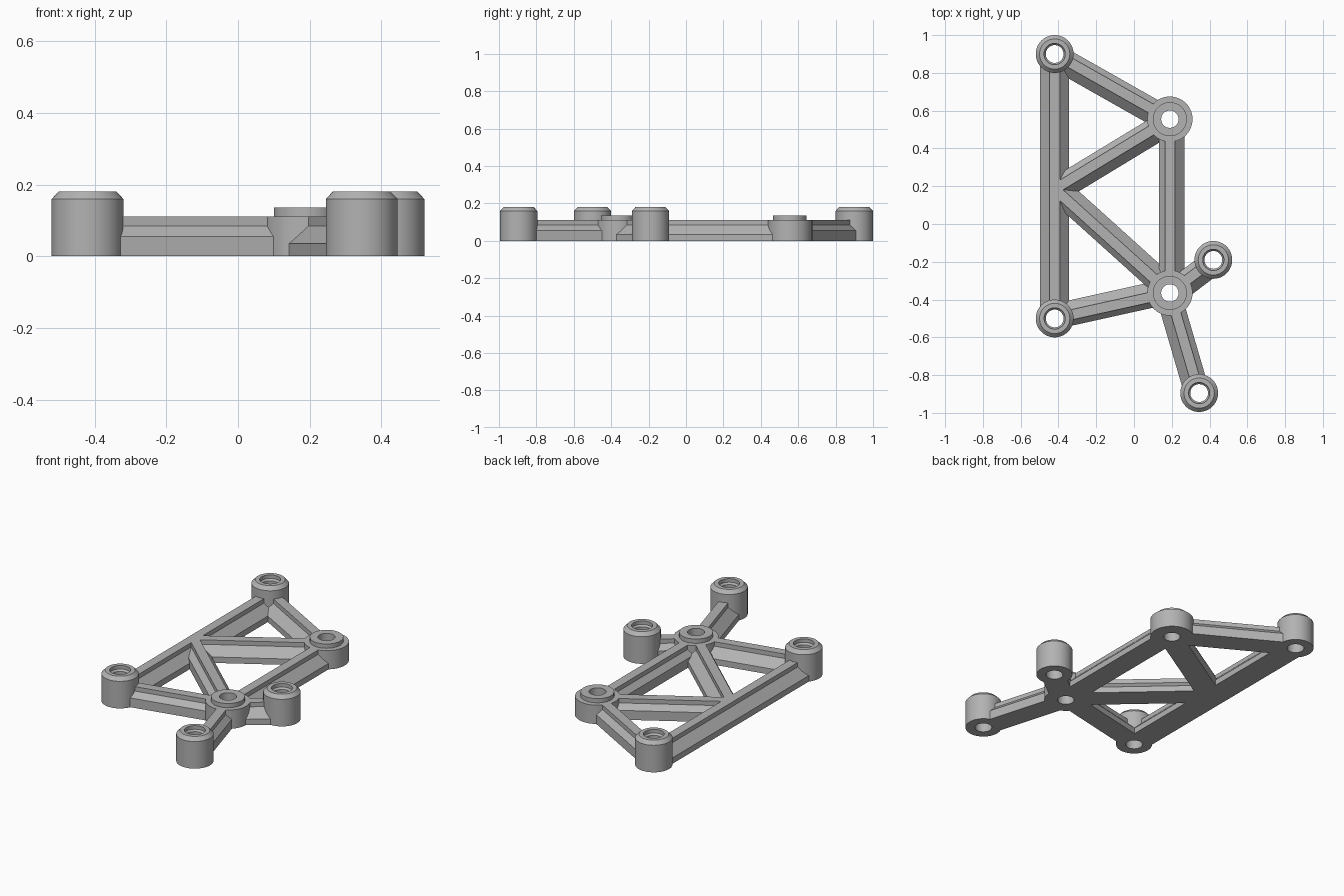
import bpy, bmesh, math
from mathutils import Vector

cube = bpy.data.objects.get("Cube")
if cube:
    bpy.data.objects.remove(cube, do_unlink=True)

grey = bpy.data.materials.new("plain grey")
grey.use_nodes = True
COLOUR = (0.45, 0.45, 0.45, 1)
grey.diffuse_color = COLOUR
grey.node_tree.nodes["Principled BSDF"].inputs["Base Color"].default_value = COLOUR


def finish(name, bm, location=(0, 0, 0)):
    bmesh.ops.recalc_face_normals(bm, faces=bm.faces)
    mesh = bpy.data.meshes.new(name)
    bm.to_mesh(mesh)
    bm.free()
    mesh.materials.append(grey)
    obj = bpy.data.objects.new(name, mesh)
    obj.location = location
    bpy.context.collection.objects.link(obj)
    bpy.ops.object.select_all(action="DESELECT")
    obj.select_set(True)
    bpy.context.view_layer.objects.active = obj
    bpy.ops.object.shade_smooth_by_angle(angle=math.radians(30))
    return obj


def lathe(name, centre, profile, sides=64):
    """Turn a closed (radius, height) profile into a hollow ring."""
    bm = bmesh.new()
    rings = []
    for i in range(sides):
        a = math.tau * i / sides
        rings.append([bm.verts.new((r * math.cos(a), r * math.sin(a), z))
                      for r, z in profile])
    n = len(profile)
    for i in range(sides):
        p, q = rings[i], rings[(i + 1) % sides]
        for j in range(n):
            k = (j + 1) % n
            bm.faces.new((p[j], q[j], q[k], p[k]))
    return finish(name, bm, (*centre, 0))


def beam(name, start, end, left, right, trim_end=0.06):
    """Ridge-topped bar; left and right are the widths of its two shoulders."""
    a, b = Vector((*start, 0)), Vector((*end, 0))
    along = (b - a).normalized()
    side = Vector((-along.y, along.x, 0))
    a, b = a + along * 0.06, b - along * trim_end
    half, top, step = 0.027, 0.111, 0.085
    section = [(half + left, 0), (half + left, step - left), (half, step), (half, top),
               (-half, top), (-half, step), (-half - right, step - right), (-half - right, 0)]
    bm = bmesh.new()
    ends = [[bm.verts.new(p + side * s + Vector((0, 0, z))) for s, z in section]
            for p in (a, b)]
    for cap in ends:
        bm.faces.new(cap)
    for j in range(len(section)):
        k = (j + 1) % len(section)
        bm.faces.new((ends[0][j], ends[0][k], ends[1][k], ends[1][j]))
    return finish(name, bm)


# Joint positions
back_post, left_post = (-0.42, 0.90), (-0.42, -0.50)
side_post, front_post = (0.42, -0.19), (0.345, -0.895)
back_hub, front_hub = (0.19, 0.555), (0.19, -0.365)
rail_joint = (-0.42, 0.185)

# Tall posts with chamfered rim and stepped bore
post_profile = [(0.047, 0), (0.1, 0), (0.1, 0.16), (0.08, 0.181),
                (0.056, 0.181), (0.056, 0.16), (0.047, 0.15)]
for name, spot in (("back_post", back_post), ("corner_post", left_post),
                   ("side_post", side_post), ("front_post", front_post)):
    lathe(name, spot, post_profile)

# Low hubs with a raised boss
hub_profile = [(0.046, 0), (0.12, 0), (0.12, 0.111), (0.09, 0.111),
               (0.09, 0.136), (0.046, 0.136)]
for name, spot in (("back_hub", back_hub), ("front_hub", front_hub)):
    lathe(name, spot, hub_profile)

# Connecting beams
WIDE, SLIM = 0.05, 0.03
beam("long_rail", left_post, back_post, WIDE, WIDE)
beam("hub_rail", front_hub, back_hub, SLIM, WIDE)
beam("back_beam", back_hub, back_post, WIDE, SLIM)
beam("back_diagonal", back_hub, rail_joint, WIDE, SLIM, 0)
beam("front_diagonal", front_hub, rail_joint, SLIM, WIDE, 0)
beam("corner_beam", front_hub, left_post, SLIM, WIDE)
beam("side_beam", front_hub, side_post, SLIM, WIDE)
beam("front_beam", front_hub, front_post, SLIM, WIDE)
